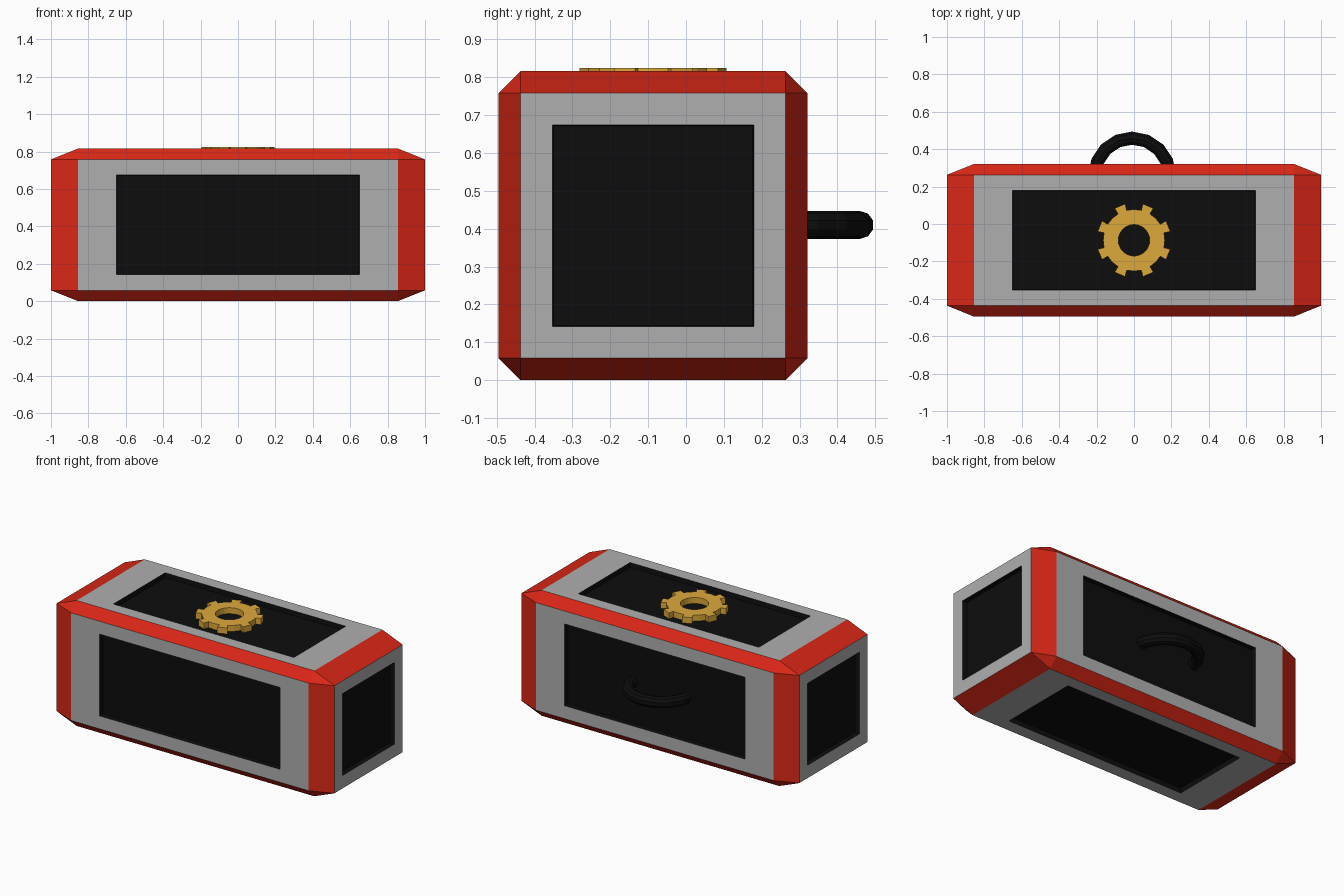
import bpy, bmesh
from math import sin, cos, pi, radians
from mathutils import Vector

if "Cube" in bpy.data.objects:
    bpy.data.objects.remove(bpy.data.objects["Cube"])

CENTRE = Vector((0, -0.087, 0.408))
PANEL = (0.855, 0.35, 0.35)      # half sizes of the flat panels
OUTER = (1.0, 0.408, 0.408)      # half sizes of the whole box


def material(name, rgb):
    m = bpy.data.materials.new(name)
    m.diffuse_color = (*rgb, 1)
    m.use_nodes = True
    m.node_tree.nodes["Principled BSDF"].inputs["Base Color"].default_value = m.diffuse_color
    return m


red = material("red", (0.70, 0.02, 0.008))
grey = material("grey", (0.43, 0.43, 0.43))
black = material("black", (0.004, 0.004, 0.004))
gold = material("gold", (0.73, 0.40, 0.045))


def add_object(name, bm, mats, location):
    bmesh.ops.recalc_face_normals(bm, faces=bm.faces)
    mesh = bpy.data.meshes.new(name)
    bm.to_mesh(mesh)
    bm.free()
    for m in mats:
        mesh.materials.append(m)
    ob = bpy.data.objects.new(name, mesh)
    ob.location = location
    bpy.context.collection.objects.link(ob)
    return ob


# Chamfered case: hull of the six panel rectangles
bm = bmesh.new()
for axis in range(3):
    for sx in (-1, 1):
        for sy in (-1, 1):
            for sz in (-1, 1):
                s = (sx, sy, sz)
                bm.verts.new([s[a] * (OUTER if a == axis else PANEL)[a] for a in range(3)])
bmesh.ops.convex_hull(bm, input=bm.verts)
bmesh.ops.dissolve_limit(bm, angle_limit=radians(1), verts=bm.verts, edges=bm.edges)
bmesh.ops.recalc_face_normals(bm, faces=bm.faces)
bm.normal_update()

# Grey frames with recessed black panels on all six sides
sides = [f for f in bm.faces if max(abs(c) for c in f.normal) > 0.999]
for f in sides:
    axis = max(range(3), key=lambda a: abs(f.normal[a]))
    f.material_index = 1
    bmesh.ops.inset_individual(bm, faces=[f], thickness=0.02)
    for v in f.verts:
        for a in range(3):
            if a != axis:
                v.co[a] = (1 if v.co[a] > 0 else -1) * PANEL[a] * 0.76
    f.normal_update()
    ring = bmesh.ops.inset_individual(bm, faces=[f], thickness=0.004, depth=-0.03)
    for g in ring["faces"] + [f]:
        g.material_index = 2
add_object("case", bm, [red, grey, black], CENTRE)

# Eight-toothed gear emblem lying in the top recess
bm = bmesh.new()
profile = []
for k in range(8):
    mid = 22.5 + 45 * k
    for offset, r in ((-8.75, 0.165), (-8.75, 0.2), (8.75, 0.2), (8.75, 0.165), (22.5, 0.165)):
        profile.append((radians(mid + offset), r))
rings = []
for z in (0.0, 0.039):
    outer = [bm.verts.new((r * cos(t), r * sin(t), z)) for t, r in profile]
    inner = [bm.verts.new((0.084 * cos(t), 0.084 * sin(t), z)) for t, r in profile]
    # tooth flanks share an angle, so their inner vertices get merged below
    rings.append((outer, inner))
n = len(profile)
(o0, i0), (o1, i1) = rings
for k in range(n):
    j = (k + 1) % n
    for quad in ((o0, o1), (o1, i1), (i1, i0), (i0, o0)):
        a, b = quad
        bm.faces.new((a[k], a[j], b[j], b[k]))
bmesh.ops.remove_doubles(bm, verts=bm.verts, dist=0.0005)
add_object("gear_emblem", bm, [gold], (0, CENTRE.y, 0.786))

# Faceted half-ring handle on the back
bm = bmesh.new()
R, r, steps, sides_n = 0.2, 0.037, 8, 10
loops = []
for k in range(steps + 1):
    t = pi * k / steps
    loop = []
    for q in range(sides_n):
        p = 2 * pi * (q + 0.5) / sides_n
        d = R + r * cos(p)
        loop.append(bm.verts.new((d * cos(t), d * sin(t), r * sin(p))))
    loops.append(loop)
for a, b in zip(loops, loops[1:]):
    for q in range(sides_n):
        j = (q + 1) % sides_n
        bm.faces.new((a[q], a[j], b[j], b[q]))
bm.faces.new(loops[0])
bm.faces.new(loops[-1])
add_object("handle", bm, [black], (-0.01, 0.259, 0.41))
